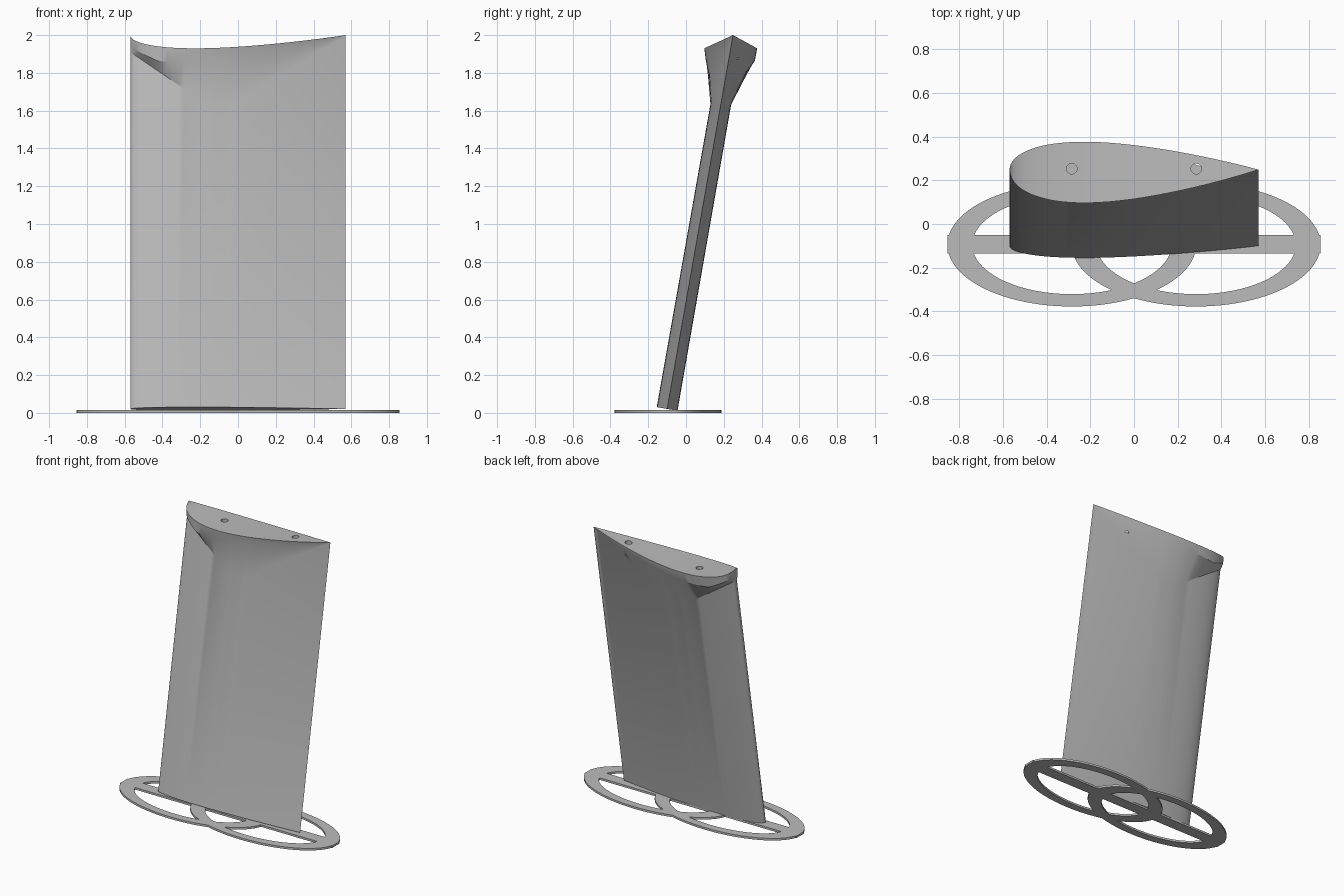
import bpy, bmesh, math

cube = bpy.data.objects.get("Cube")
if cube:
    bpy.data.objects.remove(cube)

grey = bpy.data.materials.new("light_grey")
grey.use_nodes = True
colour = (0.5, 0.5, 0.5, 1)
grey.diffuse_color = colour
grey.node_tree.nodes["Principled BSDF"].inputs["Base Color"].default_value = colour

CHORD, LEAN, FOOT_Y = 1.14, math.tan(math.radians(10)), -0.1
BODY, HEAD = 0.055, 0.14          # half thickness of the blade and of its flared top
STEPS = 48


def make_object(name, bm):
    bmesh.ops.recalc_face_normals(bm, faces=bm.faces)
    mesh = bpy.data.meshes.new(name)
    bm.to_mesh(mesh)
    bm.free()
    mesh.materials.append(grey)
    obj = bpy.data.objects.new(name, mesh)
    bpy.context.collection.objects.link(obj)
    return obj


def boolean(obj, tool, operation):
    mod = obj.modifiers.new(operation.lower(), 'BOOLEAN')
    mod.operation, mod.solver, mod.object = operation, 'EXACT', tool
    bpy.context.view_layer.objects.active = obj
    bpy.ops.object.modifier_apply(modifier=mod.name)
    bpy.data.objects.remove(tool)


def smooth(obj):
    bpy.ops.object.select_all(action='DESELECT')
    obj.select_set(True)
    bpy.context.view_layer.objects.active = obj
    bpy.ops.object.shade_smooth_by_angle(angle=math.radians(25))


def foil(s):
    """Teardrop half thickness along the chord, with a maximum of 1."""
    return max(0, 10 * (0.2969 * math.sqrt(s) - 0.126 * s - 0.3516 * s**2
                        + 0.2843 * s**3 - 0.1036 * s**4))


def centre(z):
    return FOOT_Y + LEAN * (z - 0.021)


def flare_start(x):
    """Height at which the flare leaves the blade."""
    if x < -0.16:
        return 1.63 + 0.28 * (-0.16 - x) / 0.41
    return 1.63 + 0.37 * max(0, x + 0.04) / 0.61


def column(s, side):
    """Four points up one side of the blade: foot, flare start, rim, top."""
    x, f = CHORD * (s - 0.5), foil(s)
    top, low = 2 - 0.5 * HEAD * f, flare_start(x)
    rim = top - min(0.09 * (1 - s), 0.6 * (top - low))
    rim_width = HEAD * (0.86 if side < 0 else 1)
    foot_y = FOOT_Y + side * BODY * f
    return [(x, foot_y, 0.021 - LEAN * side * BODY * f),
            (x, centre(low) + side * BODY * f, low),
            (x, centre(rim) + side * rim_width * f, rim),
            (x, centre(top) + side * HEAD * f, top)]


# Leaning blade with flared head
bm = bmesh.new()
stations = [(1 - math.cos(math.pi * i / STEPS)) / 2 for i in range(STEPS + 1)]
front, back = ([[bm.verts.new(p) for p in column(s, side)] for s in stations]
               for side in (-1, 1))
for i in range(STEPS):
    for wall in (front, back):
        for k in range(3):
            bm.faces.new((wall[i][k], wall[i + 1][k], wall[i + 1][k + 1], wall[i][k + 1]))
    for k in (0, 3):
        bm.faces.new((front[i][k], front[i + 1][k], back[i + 1][k], back[i][k]))
bmesh.ops.remove_doubles(bm, verts=bm.verts, dist=0.0001)
blade = make_object("blade", bm)

# Two drilled holes in the top
for x in (-0.285, 0.285):
    bm = bmesh.new()
    bmesh.ops.create_cone(bm, cap_ends=True, segments=32, radius1=0.024, radius2=0.024, depth=0.2)
    bmesh.ops.translate(bm, verts=bm.verts, vec=(x, 0.253, 1.97))
    boolean(blade, make_object("hole_cutter", bm), 'DIFFERENCE')
smooth(blade)

# Base plate: two overlapping oval rings joined by a bar
THICK = 0.015


def oval_ring(name, cx, segments=96):
    bm = bmesh.new()
    rings = []
    for scale, z in ((1, 0), (1, THICK), (0.8, THICK), (0.8, 0)):
        rings.append([bm.verts.new((cx + 0.57 * scale * math.cos(a),
                                    -0.095 + 0.283 * scale * math.sin(a), z))
                      for a in (2 * math.pi * j / segments for j in range(segments))])
    for k in range(4):
        r, q = rings[k], rings[(k + 1) % 4]
        for j in range(segments):
            n = (j + 1) % segments
            bm.faces.new((r[j], r[n], q[n], q[j]))
    return make_object(name, bm)


base = oval_ring("base_plate", -0.285)
boolean(base, oval_ring("second_ring", 0.285), 'UNION')
bm = bmesh.new()
bmesh.ops.create_cube(bm, size=1)
bmesh.ops.scale(bm, verts=bm.verts, vec=(1.708, 0.085, THICK))
bmesh.ops.translate(bm, verts=bm.verts, vec=(0, -0.0935, THICK / 2))
boolean(base, make_object("base_bar", bm), 'UNION')
smooth(base)
